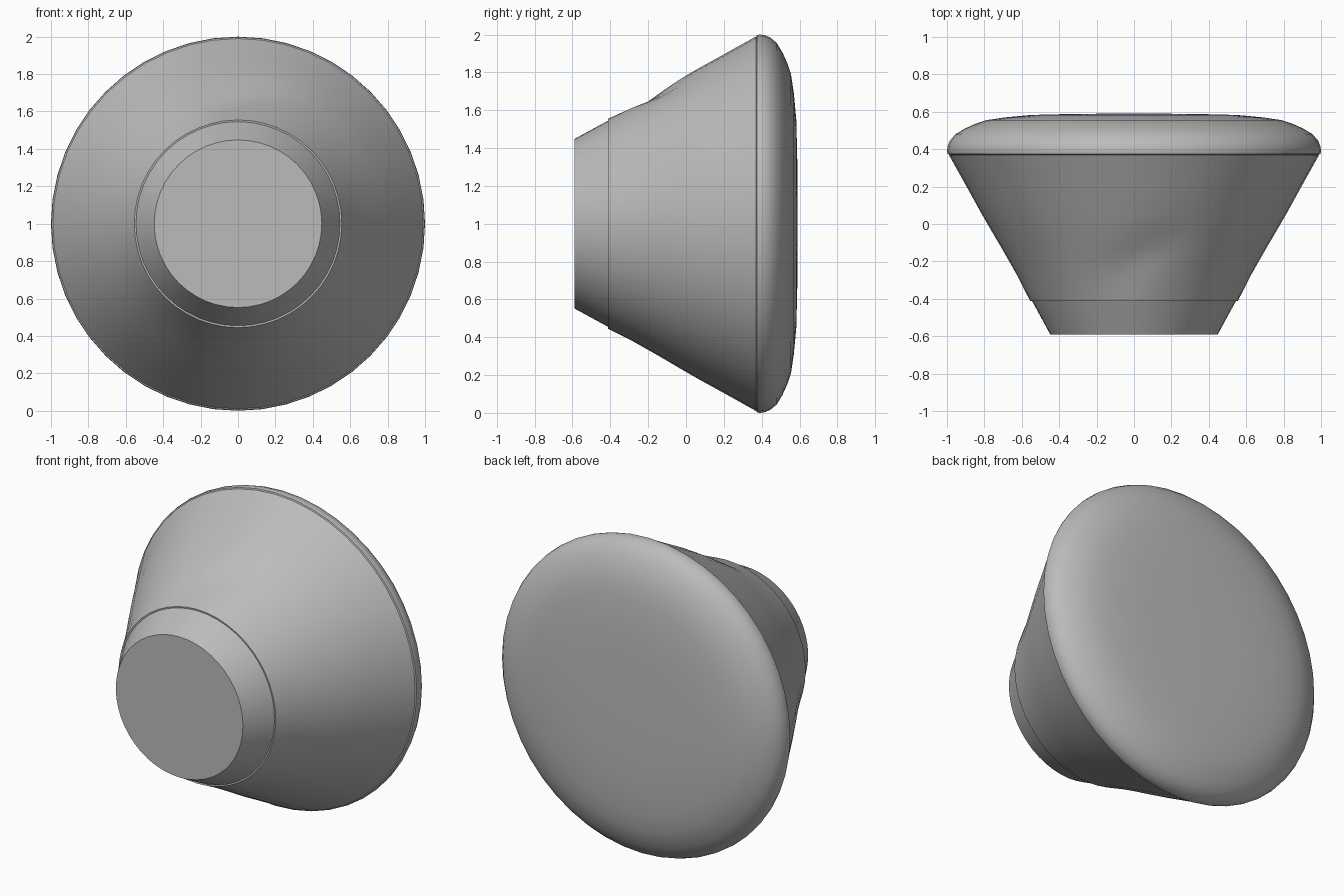
import bpy, bmesh, math

cube = bpy.data.objects.get("Cube")
if cube:
    bpy.data.objects.remove(cube, do_unlink=True)

SEGMENTS = 48
grey = bpy.data.materials.new("neutral grey")
grey.use_nodes = True
colour = (0.5, 0.5, 0.5, 1)
grey.diffuse_color = colour
grey.node_tree.nodes["Principled BSDF"].inputs["Base Color"].default_value = colour


def lathe(name, profile, cap_start=False, cap_end=False, dent=None):
    """Spin (y, radius) points about the horizontal axis at z = 1."""
    bm = bmesh.new()
    rings = []
    for y, radius in profile:
        ring = []
        for i in range(SEGMENTS):
            a = math.tau * i / SEGMENTS
            r = radius - (dent(a, y) if dent else 0)
            ring.append(bm.verts.new((r * math.sin(a), y, 1 + r * math.cos(a))))
        rings.append(ring)
    for lower, upper in zip(rings, rings[1:]):
        for i in range(SEGMENTS):
            j = (i + 1) % SEGMENTS
            bm.faces.new((lower[i], lower[j], upper[j], upper[i]))
    if cap_start:
        bm.faces.new(rings[0])
    if cap_end:
        bm.faces.new(rings[-1])
    bmesh.ops.recalc_face_normals(bm, faces=bm.faces)
    mesh = bpy.data.meshes.new(name)
    bm.to_mesh(mesh)
    bm.free()
    # Open shells must face away from the axis
    side = mesh.polygons[0]
    if side.normal.x * side.center.x + side.normal.z * (side.center.z - 1) < 0:
        mesh.flip_normals()
    mesh.materials.append(grey)
    obj = bpy.data.objects.new(name, mesh)
    bpy.context.collection.objects.link(obj)
    bpy.ops.object.select_all(action="DESELECT")
    obj.select_set(True)
    bpy.context.view_layer.objects.active = obj
    bpy.ops.object.shade_smooth_by_angle(angle=math.radians(30))
    return obj


def worn_hollow(a, y):
    """Shallow worn patch slanting across the top of the cone."""
    across = math.sin(a) - 0.05
    along = y + 0.17 - 0.35 * across
    return 0.025 * math.exp(-(across / 0.3) ** 2 - (along / 0.09) ** 2) * (math.cos(a) > 0)


# Narrow front collar with its flat face
lathe("front_collar", [(-0.59, 0.448), (-0.41, 0.546)], cap_start=True)

# Flared body, with a small step where it meets the collar
lathe("flared_body",
      [(-0.41, 0.54), (-0.412, 0.555), (-0.28, 0.622), (-0.2, 0.667), (-0.13, 0.707),
       (-0.04, 0.76), (0.06, 0.818), (0.2, 0.895), (0.37, 0.99)],
      dent=worn_hollow)

# Rounded rim and gently domed back
lathe("domed_back",
      [(0.37, 0.985), (0.375, 0.997), (0.39, 1.0), (0.415, 0.997), (0.445, 0.985),
       (0.48, 0.955), (0.51, 0.905), (0.535, 0.85), (0.555, 0.79), (0.57, 0.69),
       (0.583, 0.55), (0.588, 0.35), (0.59, 0.15)],
      cap_end=True)
